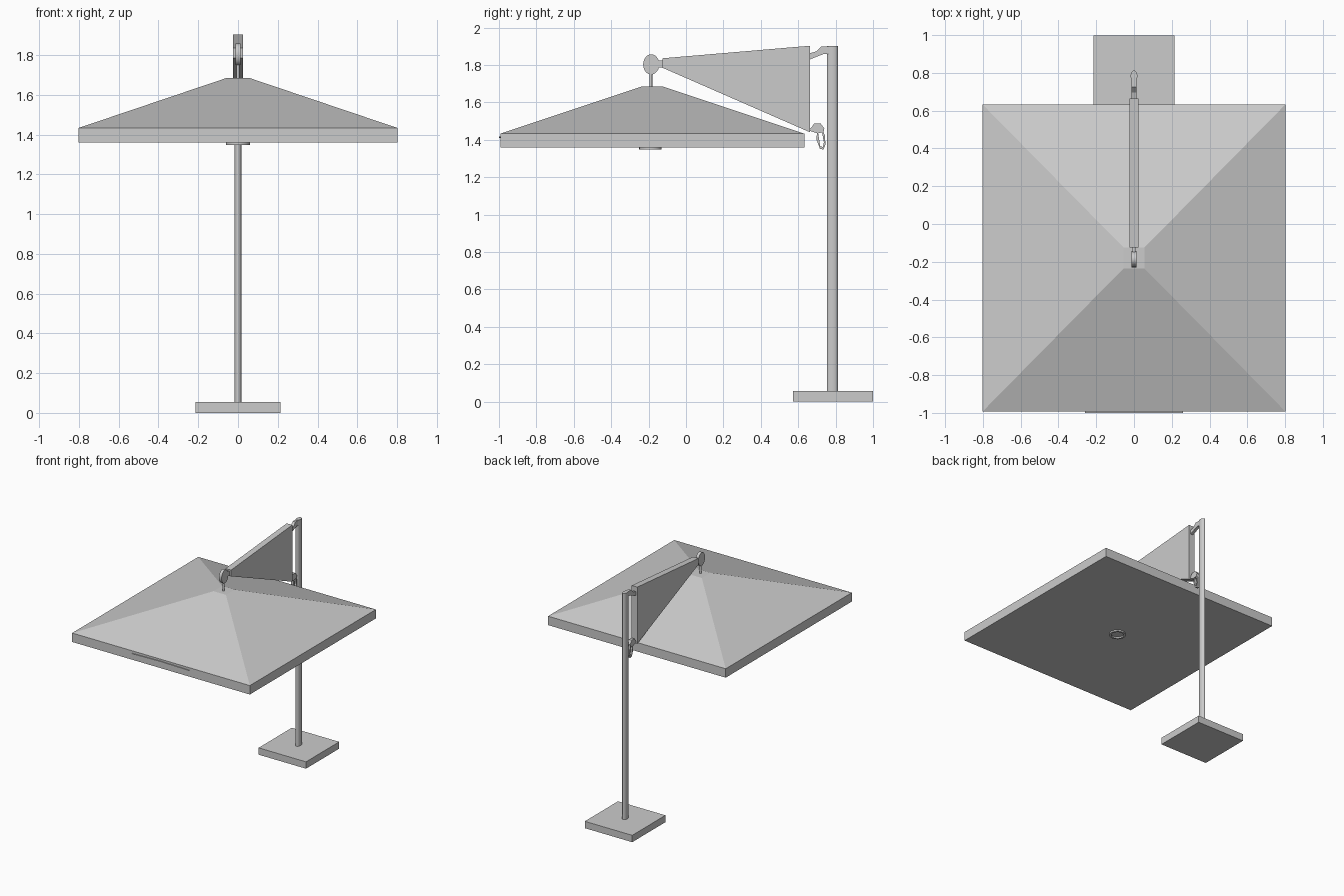
import bpy, bmesh, math
from mathutils import Vector

old = bpy.data.objects.get("Cube")
if old:
    bpy.data.objects.remove(old, do_unlink=True)

grey = bpy.data.materials.new("light grey")
grey.use_nodes = True
colour = (0.6, 0.6, 0.6, 1)
grey.diffuse_color = colour
grey.node_tree.nodes["Principled BSDF"].inputs["Base Color"].default_value = colour


def finish(name, bm, smooth=False):
    bmesh.ops.recalc_face_normals(bm, faces=bm.faces)
    mesh = bpy.data.meshes.new(name)
    bm.to_mesh(mesh)
    bm.free()
    mesh.materials.append(grey)
    obj = bpy.data.objects.new(name, mesh)
    bpy.context.collection.objects.link(obj)
    if smooth:
        bpy.ops.object.select_all(action="DESELECT")
        obj.select_set(True)
        bpy.context.view_layer.objects.active = obj
        bpy.ops.object.shade_smooth_by_angle(angle=math.radians(35))
    return obj


def loft(name, rings, smooth=False, closed=False):
    """Skin a list of equal-length rings, capping the ends unless closed."""
    bm = bmesh.new()
    rows = [[bm.verts.new(p) for p in ring] for ring in rings]
    n = len(rows[0])
    pairs = list(zip(rows, rows[1:]))
    if closed:
        pairs.append((rows[-1], rows[0]))
    for a, b in pairs:
        for i in range(n):
            j = (i + 1) % n
            bm.faces.new((a[i], a[j], b[j], b[i]))
    if not closed:
        bm.faces.new(rows[0])
        bm.faces.new(rows[-1])
    return finish(name, bm, smooth)


def plate(name, half_width, outline, smooth=False):
    """Extrude a side outline (y, z) symmetrically along x."""
    return loft(name, [[(x, y, z) for y, z in outline]
                       for x in (-half_width, half_width)], smooth)


def rect(rx, ry, cy, z):
    return [(sx * rx, cy + sy * ry, z)
            for sx, sy in ((-1, -1), (1, -1), (1, 1), (-1, 1))]


def oval(rx, ry, cy, z, n=24):
    return [(rx * math.cos(2 * math.pi * i / n),
             cy + ry * math.sin(2 * math.pi * i / n), z) for i in range(n)]


hub_y = -0.18
pole_y = 0.783

# Ground slab and upright
loft("base_slab", [rect(0.214, 0.214, 0.785, z) for z in (0, 0.056)])
loft("pole", [oval(0.018, 0.03, pole_y, z) for z in (0.05, 1.902)], True)

# Canopy: straight hem, pyramid roof, small flat top
loft("canopy", [rect(0.802, 0.813, hub_y, 1.36),
                rect(0.802, 0.813, hub_y, 1.433),
                rect(0.056, 0.056, hub_y, 1.685)])

# Thin lens-shaped trim on the front hem
trim = [(-0.26, 1.413), (0, 1.409), (0.26, 1.413), (0, 1.418)]
loft("front_trim", [[(x, y, z) for x, z in trim] for y in (-1.0, -0.99)])

# Ring under the canopy
loft("underside_ring", [oval(r, r, hub_y - 0.01, z) for r, z in
     ((0.06, 1.361), (0.06, 1.348), (0.046, 1.348), (0.046, 1.361))],
     True, closed=True)

# Hanger at the canopy top
loft("hanger_stem", [oval(0.008, 0.008, hub_y - 0.008, z, 16)
                     for z in (1.68, 1.78)], True)
disc = []
for i in range(24):
    a = 2 * math.pi * i / 24
    disc.append((hub_y - 0.006 + 0.043 * math.cos(a), 1.803 + 0.054 * math.sin(a)))
plate("hanger_disc", 0.012, disc, True)
plate("hanger_link", 0.009, [(-0.16, 1.79), (-0.12, 1.785), (-0.12, 1.825), (-0.16, 1.825)])

# Tapering cantilever arm
plate("arm", 0.025, [(-0.125, 1.785), (0.664, 1.44), (0.664, 1.903), (-0.125, 1.836)])

# Bracket joining arm to pole
plate("upper_bracket", 0.012, [(0.65, 1.825), (0.7, 1.845), (0.74, 1.86), (0.77, 1.86),
                               (0.77, 1.9), (0.725, 1.9), (0.695, 1.872), (0.65, 1.86)])
plate("lower_bracket", 0.014, [(0.655, 1.45), (0.70, 1.435), (0.735, 1.44), (0.74, 1.46),
                               (0.72, 1.487), (0.685, 1.487), (0.67, 1.465)])

# Crank loop hanging below the lower bracket
path = [(0.70, 1.445), (0.698, 1.40), (0.716, 1.352), (0.735, 1.348),
        (0.746, 1.375), (0.742, 1.425), (0.725, 1.47)]
centre = Vector((0.722, 1.405))
rings = []
for y, z in path:
    inward = (centre - Vector((y, z))).normalized() * 0.014
    rings.append([(-0.012, y, z), (0.012, y, z),
                  (0.012, y + inward.x, z + inward.y),
                  (-0.012, y + inward.x, z + inward.y)])
loft("crank_loop", rings, closed=True)
